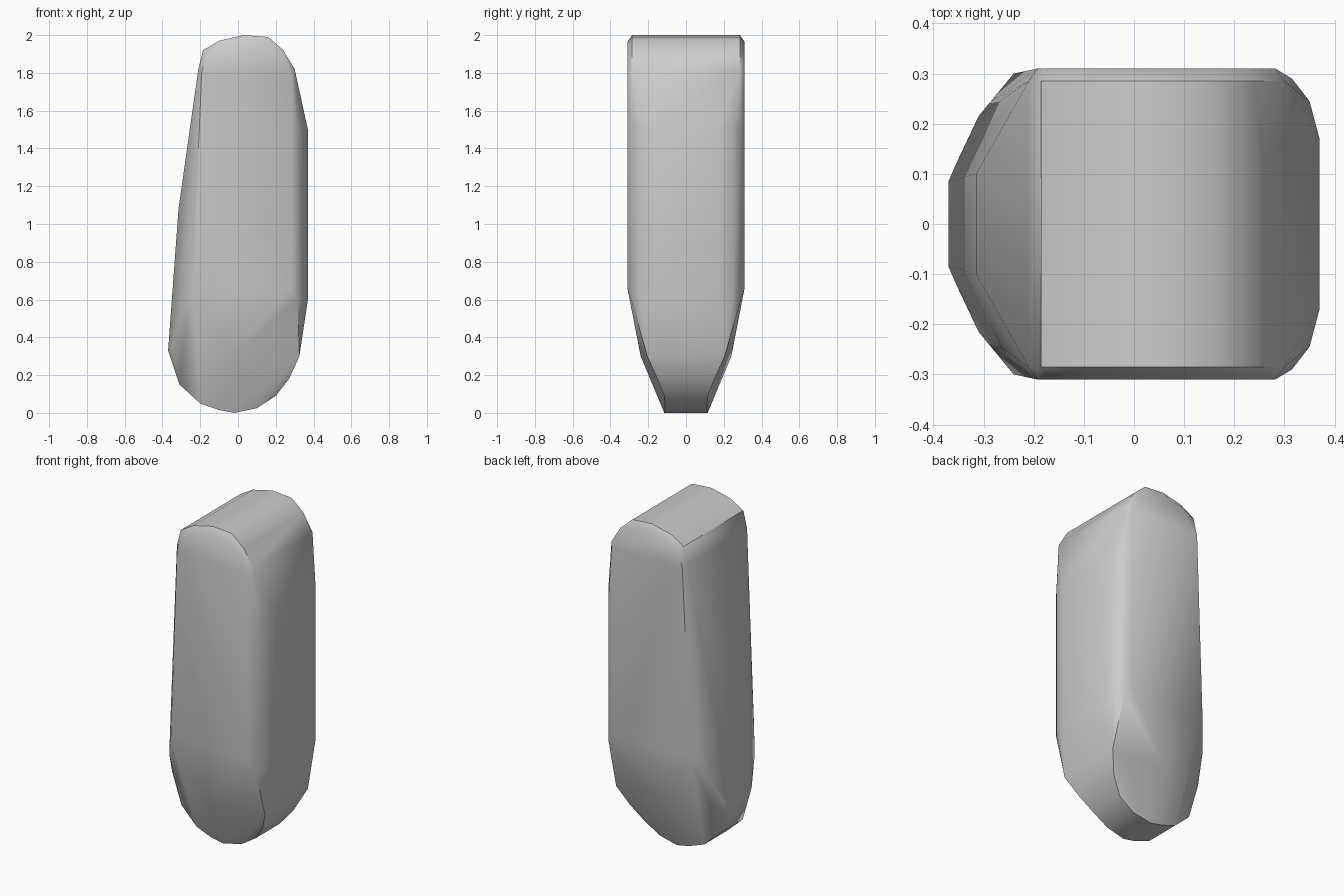
import bpy
import bmesh
import math

cube = bpy.data.objects.get("Cube")
if cube:
    bpy.data.objects.remove(cube, do_unlink=True)

# One plain grey for the whole stone
grey = bpy.data.materials.new("stone grey")
grey.use_nodes = True
colour = (0.6, 0.6, 0.6, 1)
grey.diffuse_color = colour
grey.node_tree.nodes["Principled BSDF"].inputs["Base Color"].default_value = colour

# Points are (x, half depth, z); each is mirrored to the front and the back
crown = [(-0.21, 1.82), (-0.185, 1.92), (-0.1, 1.97), (0.03, 2.0),
         (0.16, 1.99), (0.24, 1.92), (0.3, 1.82)]
points = [(x, 0.285, z) for x, z in crown]

# Small bevel where the crown meets the flat faces
centre_x, centre_z = 0.04, 1.5
points += [(centre_x + (x - centre_x) * 0.93, 0.31,
            centre_z + (z - centre_z) * 0.93) for x, z in crown]

# Lower edge of the flat faces and the pointed facet beneath it
points += [(-0.24, 0.3, 0.66), (0.28, 0.31, 0.66), (-0.03, 0.24, 0.3)]

# Straight rounded side
for z in (0.6, 1.5):
    points += [(0.37, 0.17, z), (0.35, 0.245, z), (0.315, 0.29, z)]

# Sloping side with a chamfer that widens downward
points += [(-0.315, 0.1, 1.08), (-0.285, 0.245, 0.65), (-0.31, 0.215, 0.5),
           (-0.37, 0.085, 0.33), (-0.35, 0.13, 0.35)]

# Narrow rounded foot
points += [(-0.31, 0.1, 0.15), (-0.2, 0.11, 0.05), (-0.1, 0.115, 0.015),
           (-0.02, 0.115, 0.0), (0.1, 0.11, 0.025), (0.2, 0.115, 0.09),
           (0.27, 0.15, 0.18), (0.325, 0.205, 0.3)]

# Wrap the mirrored points in one convex skin
bm = bmesh.new()
for x, depth, z in points:
    for side in (-1, 1):
        bm.verts.new((x, side * depth, z))
hull = bmesh.ops.convex_hull(bm, input=bm.verts[:])
inner = {v for v in hull["geom_interior"] + hull["geom_unused"]
         if isinstance(v, bmesh.types.BMVert)}
bmesh.ops.delete(bm, geom=list(inner), context="VERTS")
bmesh.ops.dissolve_limit(bm, angle_limit=math.radians(1),
                         verts=bm.verts[:], edges=bm.edges[:])
bmesh.ops.recalc_face_normals(bm, faces=bm.faces[:])

mesh = bpy.data.meshes.new("stone_body")
bm.to_mesh(mesh)
bm.free()
mesh.materials.append(grey)
stone = bpy.data.objects.new("stone_body", mesh)
bpy.context.collection.objects.link(stone)

# Soft shading over the worn facets
bpy.ops.object.select_all(action="DESELECT")
stone.select_set(True)
bpy.context.view_layer.objects.active = stone
bpy.ops.object.shade_smooth_by_angle(angle=math.radians(45))
